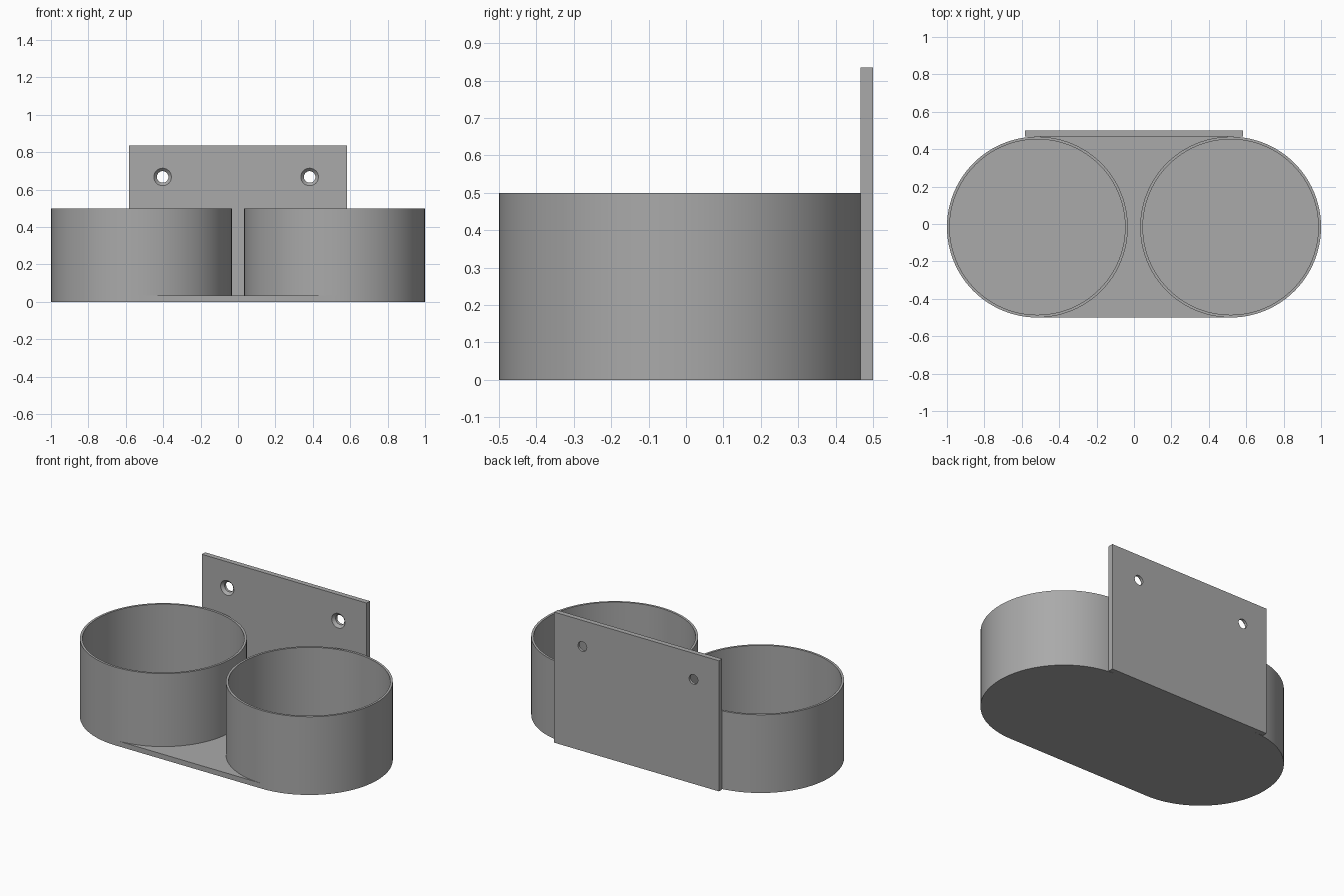
import bpy
import bmesh
from math import pi, sin, cos

if "Cube" in bpy.data.objects:
    bpy.data.objects.remove(bpy.data.objects["Cube"], do_unlink=True)

CUP_X, CUP_Y = 0.5165, -0.0165    # cup centre (mirrored in x)
OUTER, INNER = 0.4835, 0.469      # cup wall radii
FLOOR, RIM = 0.033, 0.5           # base thickness, cup height
BACK, FRONT = 0.5, 0.467          # back plate faces in y
HALF, TOP = 0.583, 0.835          # back plate half width and height
SEGMENTS = 96

grey = bpy.data.materials.new("plain grey")
grey.use_nodes = True
colour = (0.4, 0.4, 0.4, 1)
grey.diffuse_color = colour
grey.node_tree.nodes["Principled BSDF"].inputs["Base Color"].default_value = colour


def make_object(name, bm):
    bmesh.ops.recalc_face_normals(bm, faces=bm.faces)
    mesh = bpy.data.meshes.new(name)
    bm.to_mesh(mesh)
    bm.free()
    mesh.materials.append(grey)
    obj = bpy.data.objects.new(name, mesh)
    bpy.context.collection.objects.link(obj)
    return obj


def smooth(obj):
    bpy.ops.object.select_all(action="DESELECT")
    obj.select_set(True)
    bpy.context.view_layer.objects.active = obj
    bpy.ops.object.shade_smooth_by_angle(angle=pi / 6)


def lathe(name, profile, centre):
    """Closed ring: a loop of (radius, z) points turned about a vertical axis."""
    bm = bmesh.new()
    rings = []
    for i in range(SEGMENTS):
        a = 2 * pi * i / SEGMENTS
        rings.append([bm.verts.new((centre[0] + r * cos(a), centre[1] + r * sin(a), z))
                      for r, z in profile])
    n = len(profile)
    for i, ring in enumerate(rings):
        after = rings[(i + 1) % SEGMENTS]
        for j in range(n):
            k = (j + 1) % n
            bm.faces.new((ring[j], after[j], after[k], ring[k]))
    return make_object(name, bm)


# Base: stadium outline under both cups
bm = bmesh.new()
outline = []
for side, start in ((1, -pi / 2), (-1, pi / 2)):
    for i in range(SEGMENTS // 2 + 1):
        a = start + 2 * pi * i / SEGMENTS
        outline.append(bm.verts.new((side * CUP_X + OUTER * cos(a), CUP_Y + OUTER * sin(a), 0)))
bottom = bm.faces.new(outline)
extruded = bmesh.ops.extrude_face_region(bm, geom=[bottom], use_keep_orig=True)
bmesh.ops.translate(bm, vec=(0, 0, FLOOR),
                    verts=[v for v in extruded["geom"] if isinstance(v, bmesh.types.BMVert)])
smooth(make_object("base", bm))

# Cups: thin open cylinders standing on the base
wall = [(OUTER, FLOOR), (OUTER, RIM), (INNER, RIM), (INNER, FLOOR)]
for name, side in (("left_cup", 1), ("right_cup", -1)):
    smooth(lathe(name, wall, (side * CUP_X, CUP_Y)))

# Back plate
bm = bmesh.new()
bmesh.ops.create_cube(bm, size=1)
bmesh.ops.scale(bm, vec=(2 * HALF, BACK - FRONT, TOP), verts=bm.verts)
bmesh.ops.translate(bm, vec=(0, (BACK + FRONT) / 2, TOP / 2), verts=bm.verts)
plate = make_object("back_plate", bm)

# Countersunk screw holes, wide at the front
HOLE, SINK, HOLE_Z = 0.031, 0.047, 0.668
middle = (FRONT + BACK) / 2
cutters = []
for hole_x in (-0.403, 0.383):
    bm = bmesh.new()
    rings = []
    for y, r in ((FRONT - 0.01, SINK), (FRONT, SINK), (middle, HOLE), (BACK + 0.01, HOLE)):
        rings.append([bm.verts.new((hole_x + r * cos(2 * pi * i / 32), y,
                                    HOLE_Z + r * sin(2 * pi * i / 32))) for i in range(32)])
    for a, b in zip(rings, rings[1:]):
        for i in range(32):
            j = (i + 1) % 32
            bm.faces.new((a[i], a[j], b[j], b[i]))
    bm.faces.new(rings[0])
    bm.faces.new(rings[-1])
    cutter = make_object("hole_cutter", bm)
    cutter.hide_render = True
    cutters.append(cutter)
    cut = plate.modifiers.new("screw hole", "BOOLEAN")
    cut.operation = "DIFFERENCE"
    cut.solver = "EXACT"
    cut.object = cutter

# Apply the holes and drop the cutters
bpy.context.view_layer.objects.active = plate
for cut in list(plate.modifiers):
    bpy.ops.object.modifier_apply(modifier=cut.name)
for cutter in cutters:
    bpy.data.objects.remove(cutter, do_unlink=True)
smooth(plate)
